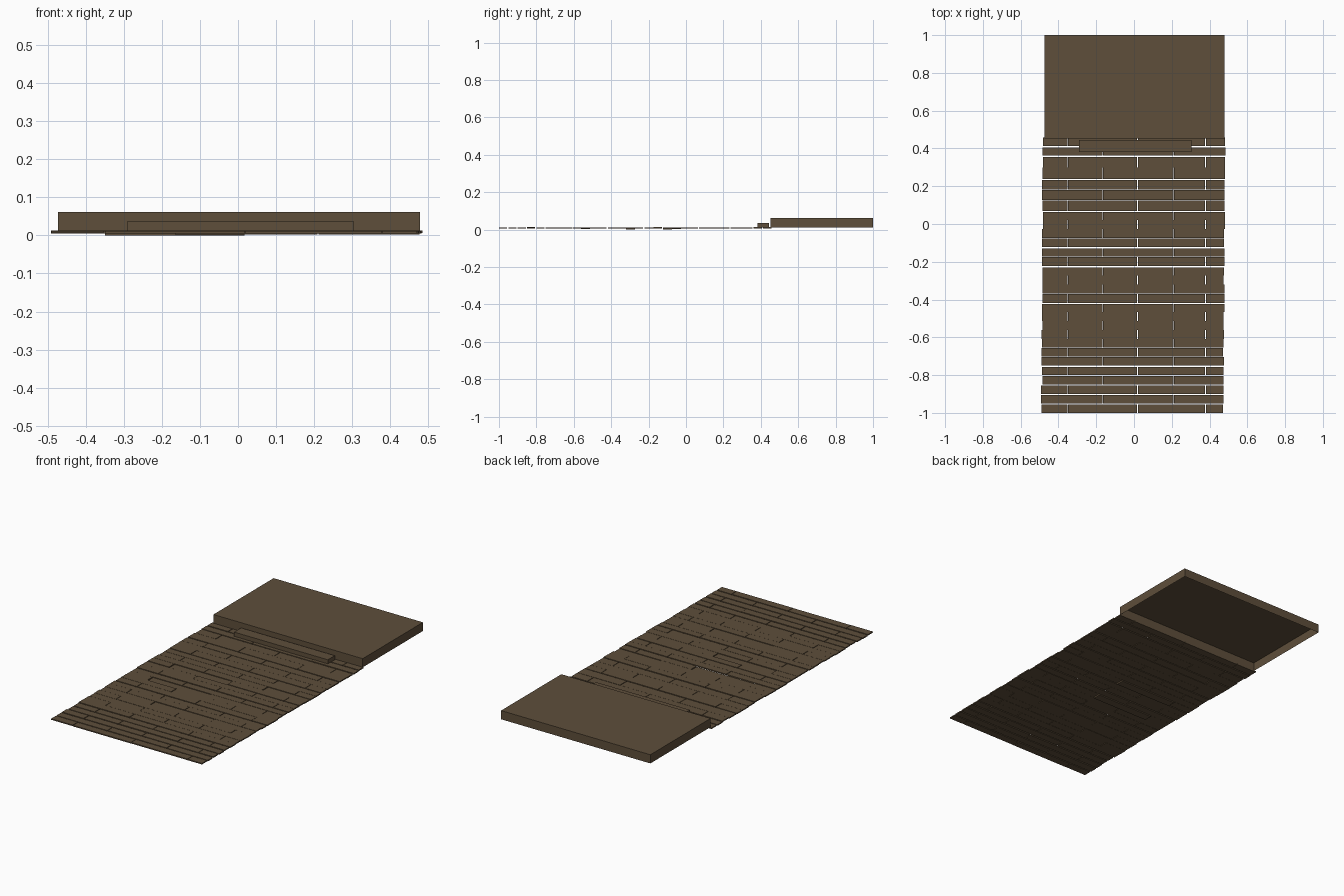
import bpy, bmesh, random
from mathutils import Matrix, Vector

if "Cube" in bpy.data.objects:
    bpy.data.objects.remove(bpy.data.objects["Cube"])

random.seed(7)
wood = bpy.data.materials.new("brown_wood")
wood.diffuse_color = (0.112, 0.077, 0.043, 1)
wood.use_nodes = True
wood.node_tree.nodes["Principled BSDF"].inputs["Base Color"].default_value = wood.diffuse_color


def add_box(bm, x0, x1, y0, y1, z0, z1, open_bottom=False, roll=0.0):
    """Axis-aligned box, optionally rolled a little about z."""
    centre = Vector(((x0 + x1) / 2, (y0 + y1) / 2, (z0 + z1) / 2))
    m = (Matrix.Translation(centre) @ Matrix.Rotation(roll, 4, 'Z')
         @ Matrix.Diagonal((x1 - x0, y1 - y0, z1 - z0, 1)))
    verts = bmesh.ops.create_cube(bm, size=1, matrix=m)["verts"]
    if open_bottom:
        bm.faces.ensure_lookup_table()
        low = min({f for v in verts for f in v.link_faces},
                  key=lambda f: f.calc_center_median().z)
        bmesh.ops.delete(bm, geom=[low], context='FACES_ONLY')


def finish(bm, name):
    mesh = bpy.data.meshes.new(name)
    bm.to_mesh(mesh)
    bm.free()
    mesh.materials.append(wood)
    bpy.context.collection.objects.link(bpy.data.objects.new(name, mesh))


# Raised platform: hollow, open underneath
bm = bmesh.new()
add_box(bm, -0.473, 0.478, 0.452, 1.0, 0.012, 0.062, open_bottom=True)
finish(bm, "raised_platform")

# Step in front of the platform
bm = bmesh.new()
add_box(bm, -0.292, 0.305, 0.382, 0.445, 0.012, 0.036)
finish(bm, "step")

# Deck boards: rows between the visible gaps, with staggered joints
marks = [(-1.0, 5), (-0.75, 7), (-0.418, 4), (-0.223, 2), (-0.123, 4),
         (0.07, 3), (0.238, 2), (0.362, 1), (0.412, 1), (0.458, 0)]
rows = []
for (a, n), (b, _) in zip(marks, marks[1:]):
    h = (b - a) / n
    rows += [(a + h * i, a + h * (i + 1), i == n - 1 or a == -1.0) for i in range(n)]

bm = bmesh.new()
low_boards = {(9, 1), (14, 1), (18, 1), (19, 2)}
for r, (y0, y1, wide_gap) in enumerate(rows):
    t = (y0 + 1) / 1.46
    left = -0.489 + 0.006 * t + random.uniform(-0.003, 0.003)
    right = 0.473 + 0.010 * t + random.uniform(-0.003, 0.003)
    joints = [-0.165, 0.212] if r % 2 else [-0.35, 0.02, 0.38]
    xs = [left] + joints + [right]
    gap = 0.006 if wide_gap and y1 < 0.45 else 0.0008
    for c in range(len(xs) - 1):
        z = 0.0055 + random.uniform(-0.0008, 0.0008)
        z -= 0.003 if (r, c) in low_boards else 0
        add_box(bm, xs[c], xs[c + 1] - (0.003 if c < len(xs) - 2 else 0),
                y0, y1 - gap, z, z + 0.0065)
# settle the lowest board on the ground
lowest = min(v.co.z for v in bm.verts)
for v in bm.verts:
    if v.co.z < lowest + 0.0002:
        v.co.z = 0.0
finish(bm, "deck_boards")
